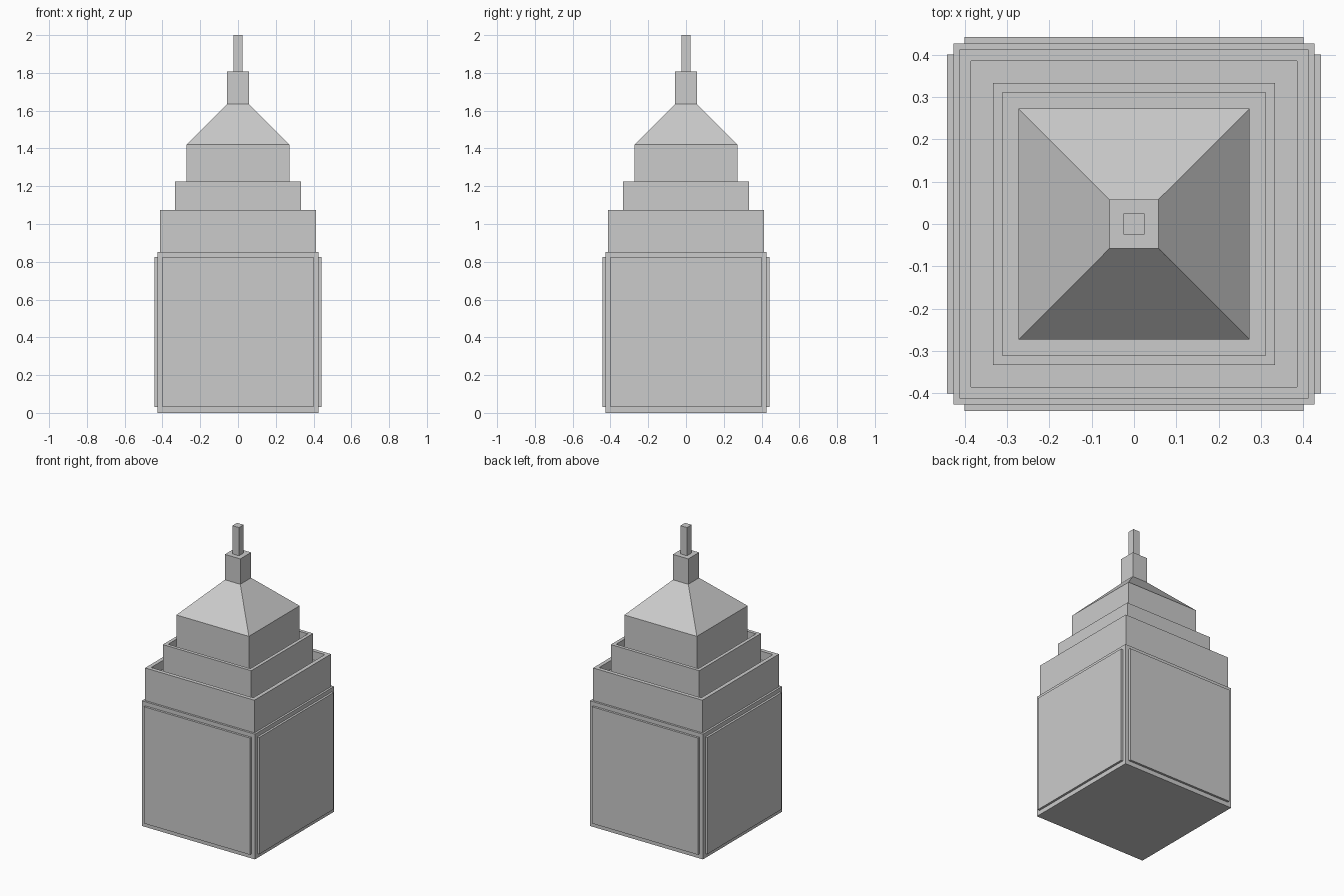
import bpy, bmesh
from math import pi
from mathutils import Matrix

if "Cube" in bpy.data.objects:
    bpy.data.objects.remove(bpy.data.objects["Cube"])


def finish(name, bm):
    bmesh.ops.recalc_face_normals(bm, faces=bm.faces[:])
    mesh = bpy.data.meshes.new(name)
    bm.to_mesh(mesh)
    bm.free()
    ob = bpy.data.objects.new(name, mesh)
    bpy.context.collection.objects.link(ob)
    return ob


def stepped_block(name, profile):
    """Stack square rings from (half width, z) pairs and cap both ends."""
    bm = bmesh.new()
    rings = [[bm.verts.new((sx * h, sy * h, z))
              for sx, sy in ((-1, -1), (1, -1), (1, 1), (-1, 1))]
             for h, z in profile]
    for a, b in zip(rings, rings[1:]):
        for i in range(4):
            j = (i + 1) % 4
            bm.faces.new((a[i], a[j], b[j], b[i]))
    bm.faces.new(rings[0][::-1])
    bm.faces.new(rings[-1])
    return finish(name, bm)


def parapet_tier(name, outer, inner, z0, z1, depth=0.06):
    """Square tier with a sunken roof behind a thin parapet."""
    return stepped_block(name, [(outer, z0), (outer, z1),
                                (inner, z1), (inner, z1 - depth)])


# Main body
stepped_block("main_body", [(0.426, 0), (0.426, 0.853)])

# Raised facade panel on each of the four sides
for i, side in enumerate(("front", "right", "back", "left")):
    bm = bmesh.new()
    bmesh.ops.create_cube(bm, size=1)
    place = (Matrix.Rotation(i * pi / 2, 4, 'Z')
             @ Matrix.Translation((0, -0.426, 0.4275))
             @ Matrix.Diagonal((0.80, 0.03, 0.795, 1)))
    bm.transform(place)
    finish(side + "_panel", bm)

# Setback tiers with parapets
parapet_tier("lower_tier", 0.412, 0.385, 0.853, 1.075)
parapet_tier("middle_tier", 0.333, 0.31, 1.015, 1.225)

# Upper tier and sloped roof
stepped_block("upper_tier_roof", [(0.273, 1.165), (0.273, 1.42), (0.058, 1.635)])

# Mast base and spire
stepped_block("mast_base", [(0.058, 1.635), (0.058, 1.808)])
stepped_block("spire", [(0.025, 1.808), (0.025, 2.0)])
